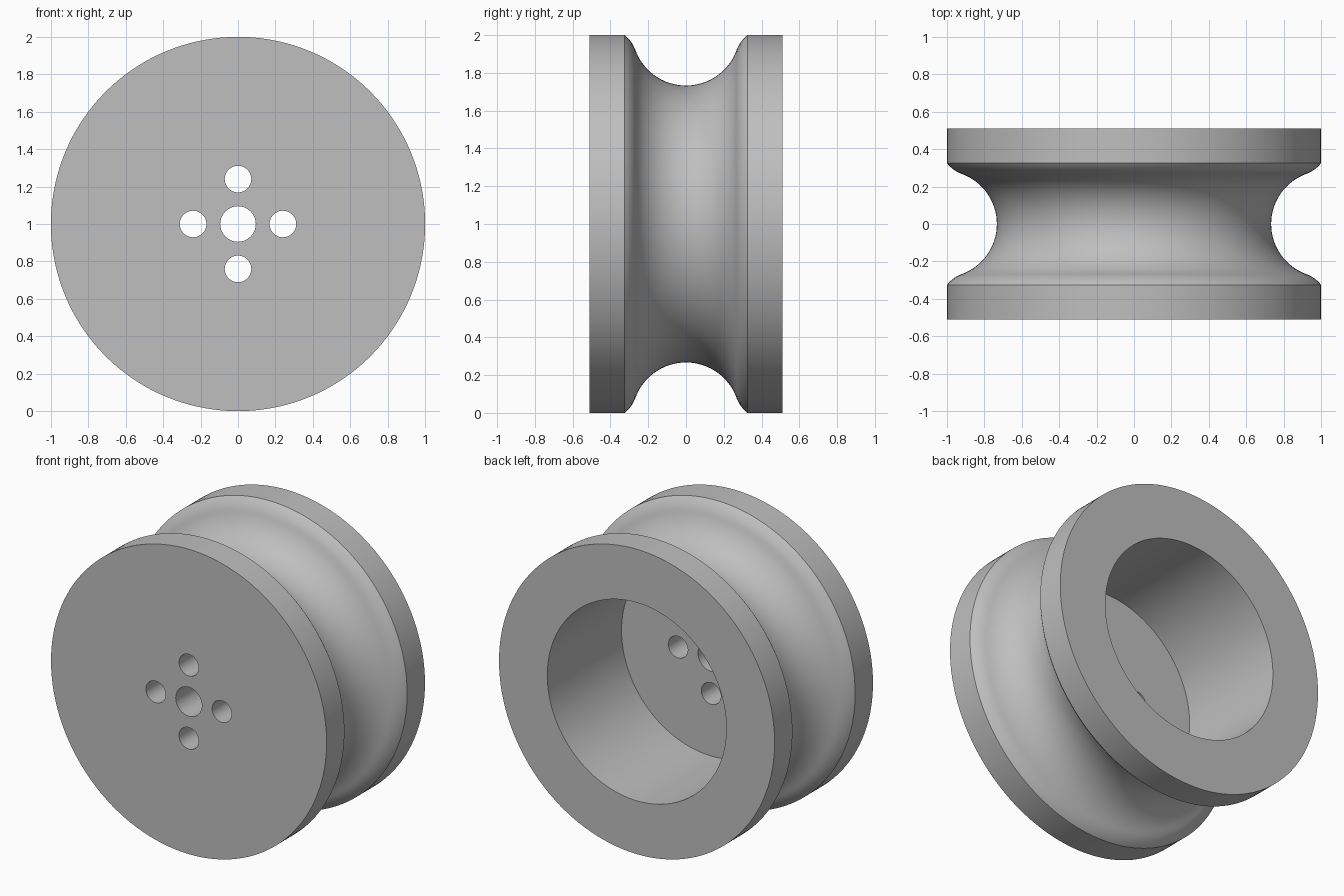
import bpy, bmesh
from math import sin, cos, pi, radians, asin, sqrt, atan2, hypot
from mathutils import Matrix

cube = bpy.data.objects.get("Cube")
if cube:
    bpy.data.objects.remove(cube, do_unlink=True)

SEG = 144
HALF = 0.51        # half the width
RIM = 0.325        # inner edge of each rim
BORE = 0.65        # radius of the rear recess
FLOOR = -0.26      # recess floor

grey = bpy.data.materials.new("plain grey")
grey.use_nodes = True
colour = (0.52, 0.52, 0.52, 1)
grey.diffuse_color = colour
grey.node_tree.nodes["Principled BSDF"].inputs["Base Color"].default_value = colour


def new_object(name, bm):
    bmesh.ops.recalc_face_normals(bm, faces=bm.faces)
    mesh = bpy.data.meshes.new(name)
    bm.to_mesh(mesh)
    bm.free()
    obj = bpy.data.objects.new(name, mesh)
    bpy.context.collection.objects.link(obj)
    mesh.materials.append(grey)
    return obj


def lip(start_y, start_r, start_angle, steps=7):
    """Convex arc from the groove out to the rim edge, as (radius, y)."""
    dy, dr = RIM - start_y, 1 - start_r
    turn = 2 * (start_angle - atan2(dr, dy))
    rad = hypot(dy, dr) / (2 * sin(turn / 2))
    pts = []
    for i in range(1, steps + 1):
        a = start_angle - turn * i / steps
        pts.append((start_r + rad * (cos(a) - cos(start_angle)),
                    start_y + rad * (sin(start_angle) - sin(a))))
    return pts


# Half of the groove profile: concave arc, then the rounded lip
groove_r, groove_c, meet = 0.285, 1.018, 0.268
end = asin(meet / groove_r)
half = [(groove_c - groove_r * cos(end * i / 16), groove_r * sin(end * i / 16))
        for i in range(17)]
half += lip(meet, half[-1][0], end)

# Full profile from the front face round to the recess floor
profile = [(1, -HALF)]
profile += [(r, -y) for r, y in reversed(half)] + half[1:]
profile += [(1, HALF), (BORE, HALF), (BORE, FLOOR)]

# Wheel body, turned around the y axis
bm = bmesh.new()
rings = [[bm.verts.new((r * cos(2 * pi * k / SEG), y, 1 + r * sin(2 * pi * k / SEG)))
          for k in range(SEG)] for r, y in profile]
for a, b in zip(rings, rings[1:]):
    for k in range(SEG):
        n = (k + 1) % SEG
        bm.faces.new((a[k], a[n], b[n], b[k]))
bm.faces.new(rings[0])
bm.faces.new(rings[-1])
wheel = new_object("grooved_wheel", bm)

# Axle hole and four bolt holes through the web
bm = bmesh.new()
holes = [(0, 0, 0.095)] + [(0.24 * cos(i * pi / 2), 0.24 * sin(i * pi / 2), 0.071)
                           for i in range(4)]
for x, z, r in holes:
    bmesh.ops.create_cone(bm, cap_ends=True, segments=48, radius1=r, radius2=r, depth=0.6,
                          matrix=Matrix.Translation((x, -0.4, 1 + z))
                          @ Matrix.Rotation(pi / 2, 4, 'X'))
cutter = new_object("hole_cutter", bm)
cutter.hide_render = True

mod = wheel.modifiers.new("holes", 'BOOLEAN')
mod.operation = 'DIFFERENCE'
mod.solver = 'EXACT'
mod.object = cutter

bpy.ops.object.select_all(action='DESELECT')
wheel.select_set(True)
bpy.context.view_layer.objects.active = wheel
bpy.ops.object.modifier_apply(modifier=mod.name)
bpy.data.objects.remove(cutter, do_unlink=True)
bpy.ops.object.shade_smooth_by_angle(angle=radians(25))
